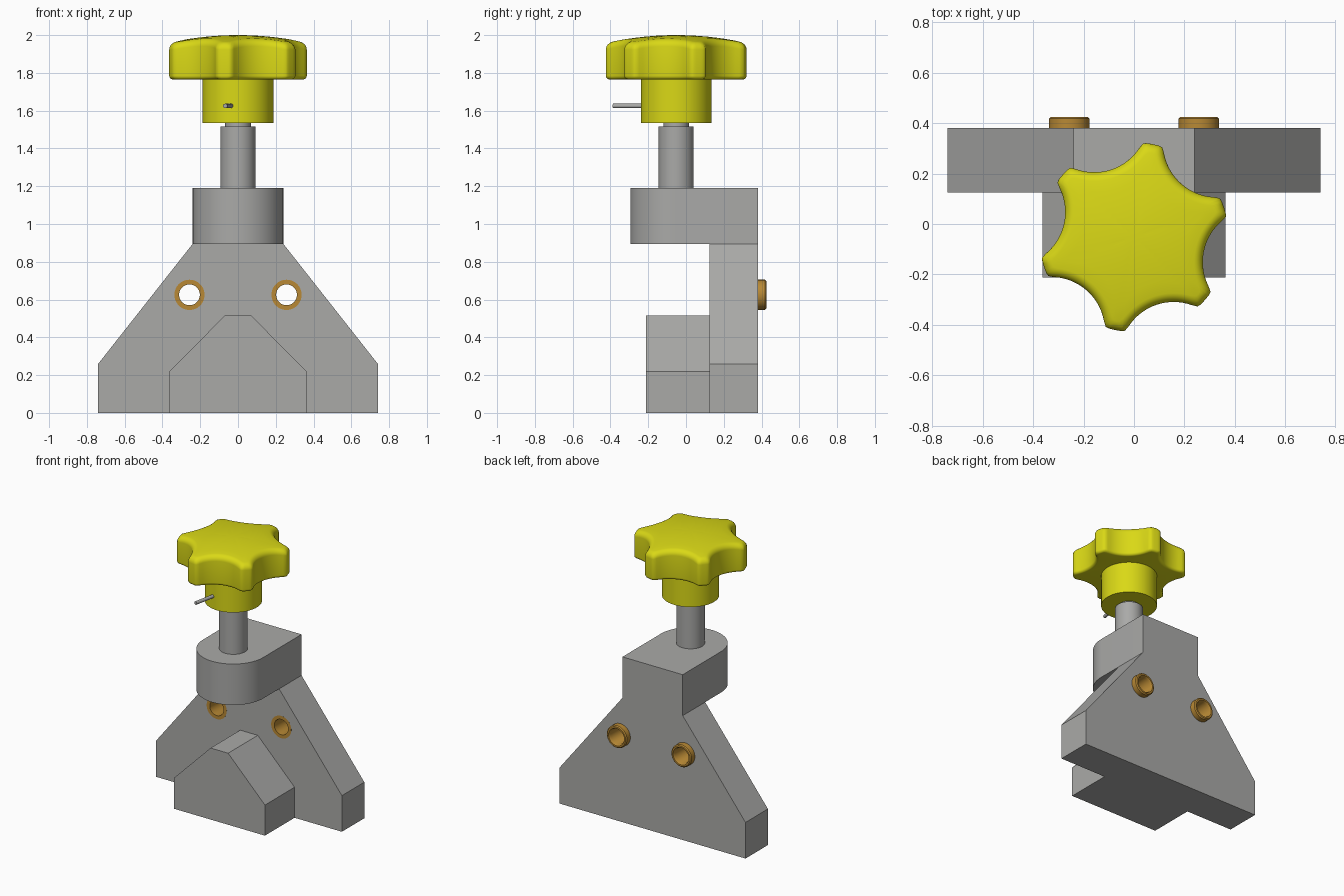
import bpy, bmesh, math
from mathutils import Vector, Matrix

cube = bpy.data.objects.get("Cube")
if cube:
    bpy.data.objects.remove(cube, do_unlink=True)


def material(name, rgb):
    m = bpy.data.materials.new(name)
    m.use_nodes = True
    m.diffuse_color = (*rgb, 1)
    bsdf = next(n for n in m.node_tree.nodes if n.type == 'BSDF_PRINCIPLED')
    bsdf.inputs["Base Color"].default_value = (*rgb, 1)
    bsdf.inputs["Roughness"].default_value = 0.5
    return m


GREY = material("steel grey", (0.40, 0.40, 0.39))
YELLOW = material("knob yellow", (0.70, 0.69, 0.008))
BRASS = material("brass", (0.48, 0.25, 0.035))
AXIS_Y = -0.052          # depth of the spindle axis
TURN = math.radians(18.5)  # rotation of the knob


def finish(name, bm, mat, smooth=None):
    bmesh.ops.recalc_face_normals(bm, faces=bm.faces)
    mesh = bpy.data.meshes.new(name)
    bm.to_mesh(mesh)
    bm.free()
    obj = bpy.data.objects.new(name, mesh)
    bpy.context.collection.objects.link(obj)
    mesh.materials.append(mat)
    bpy.ops.object.select_all(action='DESELECT')
    obj.select_set(True)
    bpy.context.view_layer.objects.active = obj
    if smooth:
        bpy.ops.object.shade_smooth_by_angle(angle=math.radians(smooth))
    return obj


def prism(name, points, offset, mat, smooth=None):
    """Extrude a closed outline of 3D points along an offset."""
    bm = bmesh.new()
    face = bm.faces.new([bm.verts.new(p) for p in points])
    ext = bmesh.ops.extrude_face_region(bm, geom=[face])["geom"]
    verts = [g for g in ext if isinstance(g, bmesh.types.BMVert)]
    bmesh.ops.translate(bm, verts=verts, vec=offset)
    if face.is_valid and not any(len(e.link_faces) == 1 for e in bm.edges):
        pass
    elif not face.is_valid:
        bm.faces.new([v for v in bm.verts if v not in verts])
    return finish(name, bm, mat, smooth)


def mirrored(half):
    """Full outline from its +x half, listed from bottom to top."""
    return half + [(-x, z) for x, z in reversed(half)]


def cylinder(name, start, end, radius, mat, sides=48):
    start, end = Vector(start), Vector(end)
    d = end - start
    bm = bmesh.new()
    rot = d.to_track_quat('Z', 'Y').to_matrix().to_4x4()
    bmesh.ops.create_cone(bm, cap_ends=True, segments=sides, radius1=radius,
                          radius2=radius, depth=d.length,
                          matrix=Matrix.Translation((start + end) / 2) @ rot)
    return finish(name, bm, mat, 40)


def bridge(bm, a, b):
    n = len(a)
    for i in range(n):
        bm.faces.new((a[i], a[(i + 1) % n], b[(i + 1) % n], b[i]))


# Back plate and front foot
plate_half = [(0.74, 0), (0.74, 0.26), (0.24, 0.895)]
foot_half = [(0.363, 0), (0.363, 0.22), (0.07, 0.515)]
plate = prism("back_plate", [(x, 0.38, z) for x, z in mirrored(plate_half)],
              (0, -0.255, 0), GREY)
prism("front_foot", [(x, 0.125, z) for x, z in mirrored(foot_half)],
      (0, -0.337, 0), GREY)

# Upper arm with a rounded nose
nose = [(0.24 * math.cos(a), -0.055 - 0.24 * math.sin(a), 0.895)
        for a in (math.pi * i / 40 for i in range(41))]
prism("upper_arm", [(-0.24, 0.38, 0.895), (0.24, 0.38, 0.895)] + nose,
      (0, 0, 0.295), GREY, 30)

# Brass bushings through the plate
for side, sx in (("left", 0.257), ("right", -0.257)):
    cutter = cylinder("cutter", (sx, 0, 0.625), (sx, 0.6, 0.625), 0.08, GREY)
    cutter.hide_render = True
    bpy.context.view_layer.objects.active = plate
    cut = plate.modifiers.new("hole", 'BOOLEAN')
    cut.operation, cut.solver, cut.object = 'DIFFERENCE', 'EXACT', cutter
    bpy.ops.object.modifier_apply(modifier=cut.name)
    bpy.data.objects.remove(cutter, do_unlink=True)
    section = [(0.08, 0.1245), (0.08, 0.418), (0.073, 0.425),
               (0.062, 0.425), (0.055, 0.41), (0.055, 0.1245)]
    bm = bmesh.new()
    rings = [[bm.verts.new((sx + r * math.cos(math.tau * i / 48), y,
                            0.625 + r * math.sin(math.tau * i / 48)))
              for i in range(48)] for r, y in section]
    for k in range(len(rings)):
        bridge(bm, rings[k - 1], rings[k])
    finish(side + "_bushing", bm, BRASS, 30)

# Spindle, neck, hub and cross pin
for name, z0, z1, r, mat in (("spindle", 1.1, 1.515, 0.093, GREY),
                             ("spindle_neck", 1.5, 1.55, 0.068, GREY),
                             ("knob_hub", 1.535, 1.78, 0.187, YELLOW)):
    cylinder(name, (0, AXIS_Y, z0), (0, AXIS_Y, z1), r, mat, 64)
aim = Vector((math.cos(TURN - math.tau / 3), math.sin(TURN - math.tau / 3), 0))
base = Vector((0, AXIS_Y, 1.625))
cylinder("cross_pin", base + aim * 0.15, base + aim * 0.341, 0.012, GREY, 16)


def lobe_radius(angle, inset):
    """Six-lobed outline: a disc with round scallops, shrunk by inset."""
    step = math.pi / 3
    off = (angle % step) - step / 2
    outer, scallop, d = 0.376 - inset, 0.214 + inset, 0.497
    disc = scallop ** 2 - (d * math.sin(off)) ** 2
    if disc <= 0:
        return outer
    r = d * math.cos(off) - math.sqrt(disc)
    k = 0.025
    h = max(k - abs(r - outer), 0) / k
    return min(r, outer) - h * h * k / 4


def dome(r):
    return 2.0 - 0.3 * r * r


# Star knob with rounded rims and a domed top
N = 180
bm = bmesh.new()


def knob_ring(inset, height, scale=1.0):
    ring = []
    for i in range(N):
        a = math.tau * i / N
        r = lobe_radius(a, inset) * scale
        ring.append(bm.verts.new((r * math.cos(a + TURN),
                                  AXIS_Y + r * math.sin(a + TURN), height(r))))
    return ring


FILLET, LOW = 0.035, 0.02
quarter = [math.pi / 2 * i / 6 for i in range(7)]
rings = [knob_ring(LOW * (1 - math.sin(t)),
                   lambda r, t=t: 1.765 + LOW * (1 - math.cos(t))) for t in quarter]
rings += [knob_ring(FILLET * (1 - math.cos(t)),
                    lambda r, t=t: dome(r) - FILLET * (1 - math.sin(t)))
          for t in quarter]
rings += [knob_ring(FILLET, dome, s) for s in (0.8, 0.6, 0.4, 0.2)]
for a, b in zip(rings, rings[1:]):
    bridge(bm, a, b)
bm.faces.new(rings[0])
tip = bm.verts.new((0, AXIS_Y, 2.0))
for i in range(N):
    bm.faces.new((rings[-1][i], rings[-1][(i + 1) % N], tip))
finish("star_knob", bm, YELLOW, 50)
